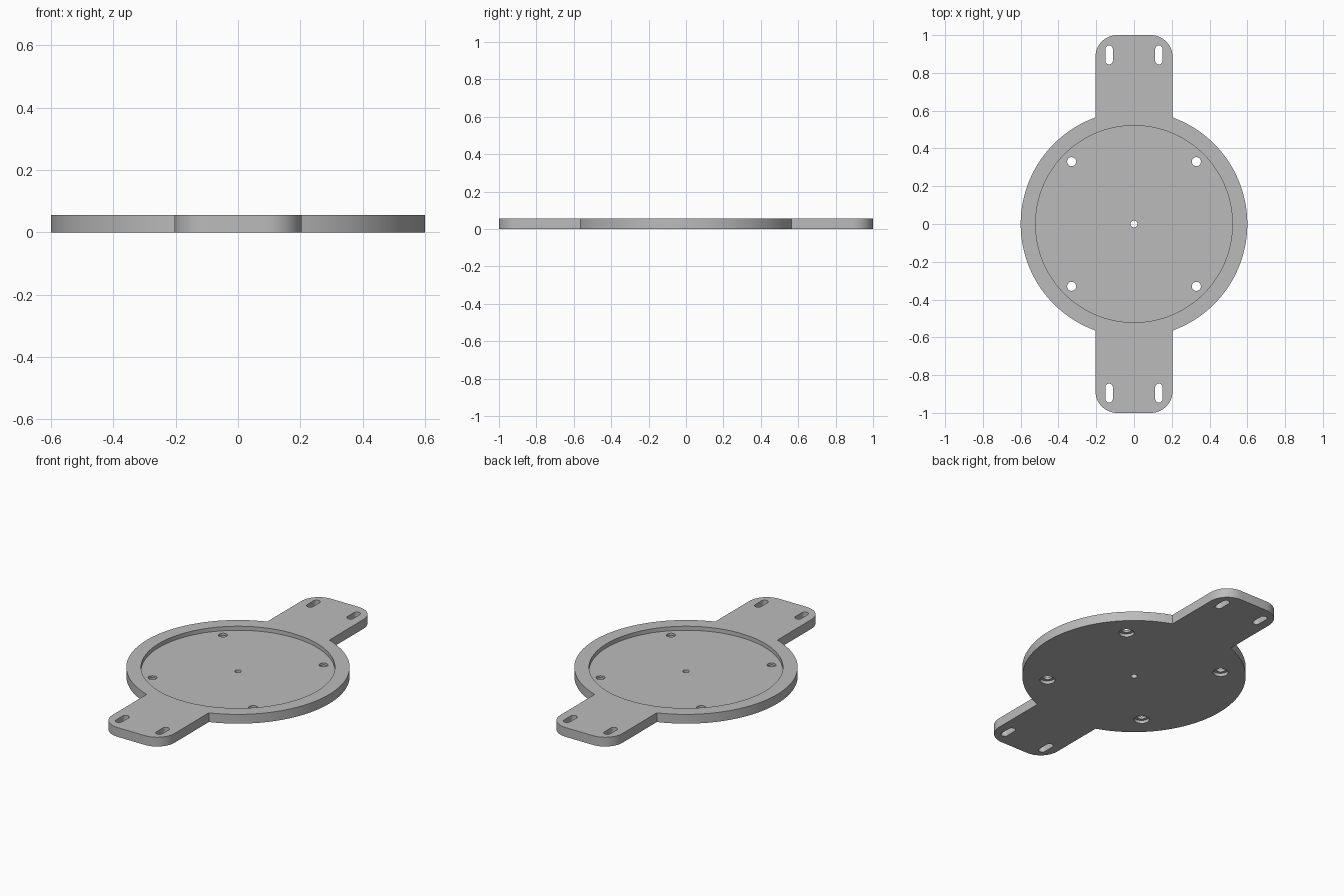
import bpy
import bmesh
from math import acos, cos, sin, pi
from mathutils import Vector

cube = bpy.data.objects.get("Cube")
if cube:
    bpy.data.objects.remove(cube, do_unlink=True)

THICK = 0.055
FLOOR = 0.031            # height of the recess floor
DISC_R, RECESS_R = 0.6, 0.521
ARM_W, CORNER_R = 0.204, 0.115   # arm half width, corner rounding
OVER = 0.05              # cutter overshoot

grey = bpy.data.materials.new("plain grey")
grey.use_nodes = True
grey.diffuse_color = (0.5, 0.5, 0.5, 1)
grey.node_tree.nodes["Principled BSDF"].inputs["Base Color"].default_value = (0.5, 0.5, 0.5, 1)


def arc(cx, cy, r, start, end, steps):
    """Points along an arc, both ends included."""
    angles = [start + (end - start) * i / steps for i in range(steps + 1)]
    return [Vector((cx + r * cos(a), cy + r * sin(a))) for a in angles]


def circle(cx, cy, r, steps=48):
    return arc(cx, cy, r, 0, 2 * pi, steps)[:-1]


def slot(cx, cy, r, half):
    """Upright rounded slot outline."""
    return arc(cx, cy + half - r, r, 0, pi, 16) + arc(cx, cy - half + r, r, pi, 2 * pi, 16)


def make_prisms(name, prisms):
    """One object from (outline, bottom, top) prisms."""
    bm = bmesh.new()
    for outline, low, high in prisms:
        face = bm.faces.new([bm.verts.new((p.x, p.y, low)) for p in outline])
        side = bmesh.ops.extrude_face_region(bm, geom=[face])
        verts = [g for g in side["geom"] if isinstance(g, bmesh.types.BMVert)]
        bmesh.ops.translate(bm, verts=verts, vec=(0, 0, high - low))
    bmesh.ops.recalc_face_normals(bm, faces=bm.faces)
    mesh = bpy.data.meshes.new(name)
    bm.to_mesh(mesh)
    bm.free()
    mesh.materials.append(grey)
    obj = bpy.data.objects.new(name, mesh)
    bpy.context.collection.objects.link(obj)
    return obj


# Plate: one arm and one side of the disc, repeated by a half turn
join = acos(ARM_W / DISC_R)
cx, cy = ARM_W - CORNER_R, 1 - CORNER_R
half = (arc(cx, cy, CORNER_R, 0, pi / 2, 16)
        + arc(-cx, cy, CORNER_R, pi / 2, pi, 16)
        + arc(0, 0, DISC_R, pi - join, pi + join, 72))
plate = make_prisms("mounting_plate", [(half + [-p for p in half], 0, THICK)])

# Cutters: round recess, counterbores underneath, slots, screw holes
signs = [(x, y) for x in (-1, 1) for y in (-1, 1)]
pockets = [(circle(0, 0, RECESS_R, 144), FLOOR, THICK + OVER)]
holes = [(circle(0, 0, 0.018), -OVER, THICK + OVER)]
for sx, sy in signs:
    x, y = sx * 0.33, sy * 0.33
    pockets.append((circle(x, y, 0.041), -OVER, 0.018))
    pockets.append((slot(sx * 0.132, sy * 0.895, 0.02, 0.05), -OVER, THICK + OVER))
    holes.append((circle(x, y, 0.024), -OVER, THICK + OVER))

bpy.context.view_layer.objects.active = plate
for name, prisms in (("pocket_cutter", pockets), ("hole_cutter", holes)):
    cutter = make_prisms(name, prisms)
    cutter.hide_render = True
    mod = plate.modifiers.new(name, "BOOLEAN")
    mod.operation = "DIFFERENCE"
    mod.solver = "EXACT"
    mod.object = cutter
    bpy.ops.object.modifier_apply(modifier=mod.name)
    bpy.data.objects.remove(cutter, do_unlink=True)

# Smooth round walls, sharp rims
bpy.ops.object.select_all(action="DESELECT")
plate.select_set(True)
bpy.ops.object.shade_smooth_by_angle(angle=pi / 6)
